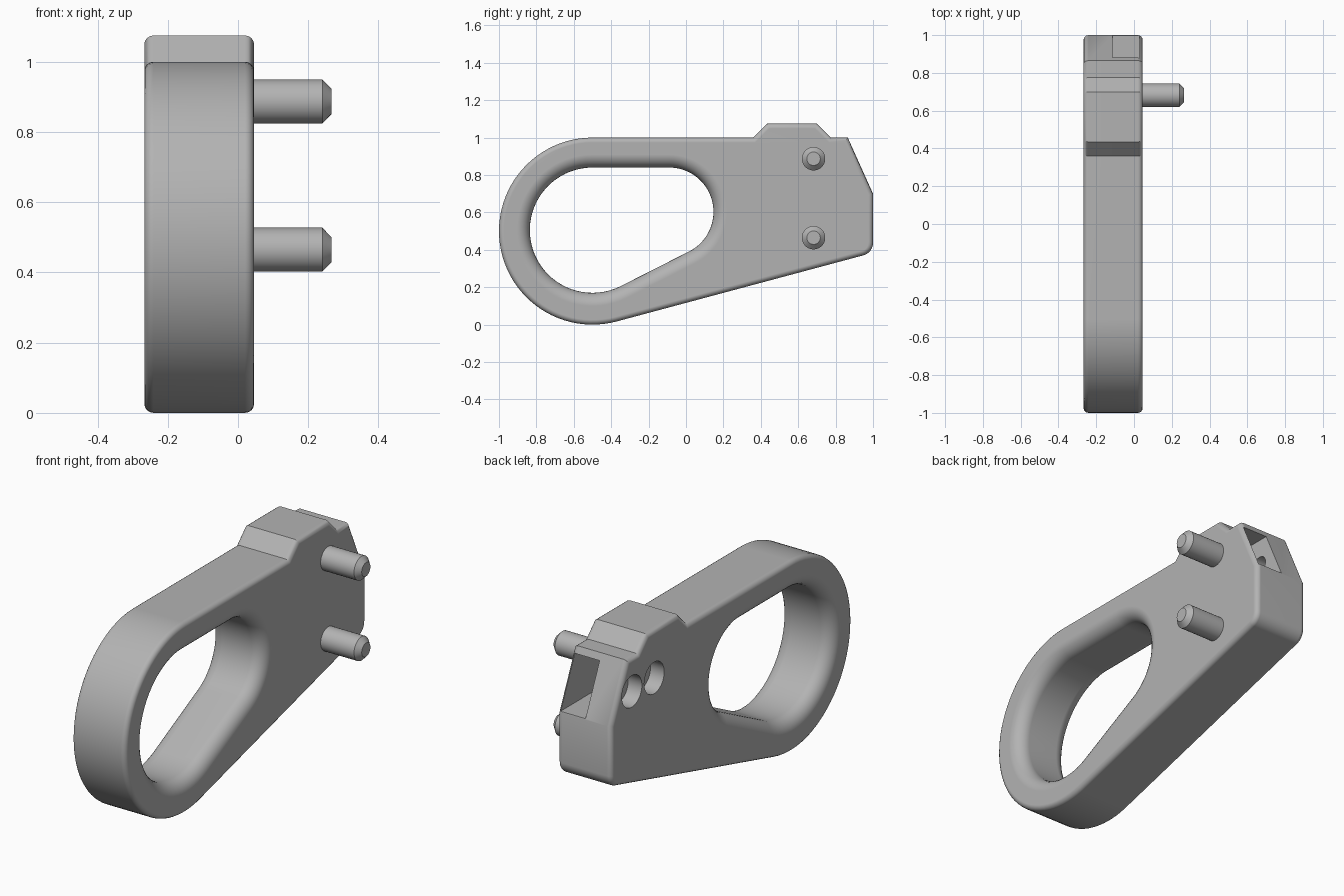
import bpy
import bmesh
from math import sin, cos, radians, sqrt, atan2, asin, hypot, degrees

cube = bpy.data.objects.get("Cube")
if cube:
    bpy.data.objects.remove(cube, do_unlink=True)

X0, X1 = -0.267, 0.046          # side faces of the body

grey = bpy.data.materials.new("grey")
grey.use_nodes = True
COLOUR = (0.45, 0.45, 0.45, 1)
grey.diffuse_color = COLOUR
grey.node_tree.nodes["Principled BSDF"].inputs["Base Color"].default_value = COLOUR


def arc(cy, cz, r, a0, a1, n):
    """Points on an arc in the y-z plane, angles in degrees."""
    angles = [radians(a0 + (a1 - a0) * i / n) for i in range(n + 1)]
    return [(cy + r * cos(a), cz + r * sin(a)) for a in angles]


def loft(name, sections):
    """Closed solid through y-z outlines given as (x, points)."""
    bm = bmesh.new()
    rings = [[bm.verts.new((x, y, z)) for y, z in pts] for x, pts in sections]
    n = len(rings[0])
    for a, b in zip(rings, rings[1:]):
        for i in range(n):
            j = (i + 1) % n
            bm.faces.new((a[i], a[j], b[j], b[i]))
    bm.faces.new(rings[0][::-1])
    bm.faces.new(rings[-1])
    bmesh.ops.recalc_face_normals(bm, faces=bm.faces)
    mesh = bpy.data.meshes.new(name)
    bm.to_mesh(mesh)
    bm.free()
    mesh.materials.append(grey)
    obj = bpy.data.objects.new(name, mesh)
    bpy.context.collection.objects.link(obj)
    return obj


def activate(obj):
    bpy.ops.object.select_all(action="DESELECT")
    obj.select_set(True)
    bpy.context.view_layer.objects.active = obj


def cut(obj, cutter):
    cutter.hide_render = True
    mod = obj.modifiers.new("cut", "BOOLEAN")
    mod.operation = "DIFFERENCE"
    mod.solver = "EXACT"
    mod.object = cutter
    activate(obj)
    bpy.ops.object.modifier_apply(modifier=mod.name)
    bpy.data.objects.remove(cutter, do_unlink=True)


def finish(obj):
    activate(obj)
    bpy.ops.object.shade_smooth_by_angle(angle=radians(28))
    mod = obj.modifiers.new("normals", "WEIGHTED_NORMAL")
    mod.keep_sharp = True


# Body: round handle end, straight top with a raised block, angled back
outline = arc(-0.5, 0.5, 0.5, 90, 285, 48)
outline += arc(0.93, 0.438, 0.07, -75, 0, 8)
outline += [(1, 0.7), (0.865, 1), (0.775, 1), (0.7, 1.075), (0.435, 1.075), (0.36, 1)]
body = loft("handle_body", [(X0, outline), (X1, outline)])

# Rounded rims on both sides
bm = bmesh.new()
bm.from_mesh(body.data)
rims = [e for e in bm.edges if abs(e.verts[0].co.x - e.verts[1].co.x) < 1e-5]
bmesh.ops.bevel(bm, geom=rims, offset=0.026, offset_type="OFFSET", segments=4,
                profile=0.5, affect="EDGES", clamp_overlap=False)
bm.to_mesh(body.data)
bm.free()

# Grip opening: two circles joined by tangents, flaring out at both faces
CA, RA = (-0.5, 0.505), 0.335
CB, RB = (-0.09, 0.603), 0.237
dy, dz = CB[0] - CA[0], CB[1] - CA[1]
slope = degrees(atan2(dz, dy) + asin((RA - RB) / hypot(dy, dz)))


def grip(grow):
    return (arc(*CA, RA + grow, 90, 270 + slope, 40)
            + arc(*CB, RB + grow, slope - 90, 90, 30))


FLARE, STEPS = 0.07, 7
rows = []
for i in range(STEPS + 1):
    a = radians(90 * i / STEPS)
    rows.append((FLARE * (1 - sin(a)), FLARE * (1 - cos(a))))
rows = [(d, FLARE - sqrt(max(0, FLARE ** 2 - (FLARE - d) ** 2))) for d, _ in rows]
rows = [(-0.02, FLARE)] + rows[::-1]
sections = [(X0 + d, grip(g)) for d, g in rows]
sections += [(X1 - d, grip(g)) for d, g in rows[::-1]]
cut(body, loft("grip_cutter", sections))

# Pocket opening through the sloped back
pocket = [(0.56, 0.705), (1.1, 0.705), (1.1, 0.965), (0.56, 0.965)]
cut(body, loft("pocket_cutter", [(-0.115, pocket), (0.03, pocket)]))

# Counterbored screw holes from the side into the pocket
for y in (0.83, 0.645):
    wide, narrow = (arc(y, 0.825, r, 0, 348.75, 31) for r in (0.083, 0.045))
    cut(body, loft("bore_cutter", [(X0 - 0.05, wide), (X0 + 0.08, wide),
                                   (X0 + 0.08, narrow), (-0.09, narrow)]))
finish(body)

# Locating pins with chamfered tips
for label, z in (("upper", 0.887), ("lower", 0.465)):
    shaft, tip = (arc(0.682, z, r, 0, 352.5, 47) for r in (0.0625, 0.036))
    finish(loft(label + "_pin", [(X1 - 0.005, shaft), (0.24, shaft), (0.266, tip)]))
